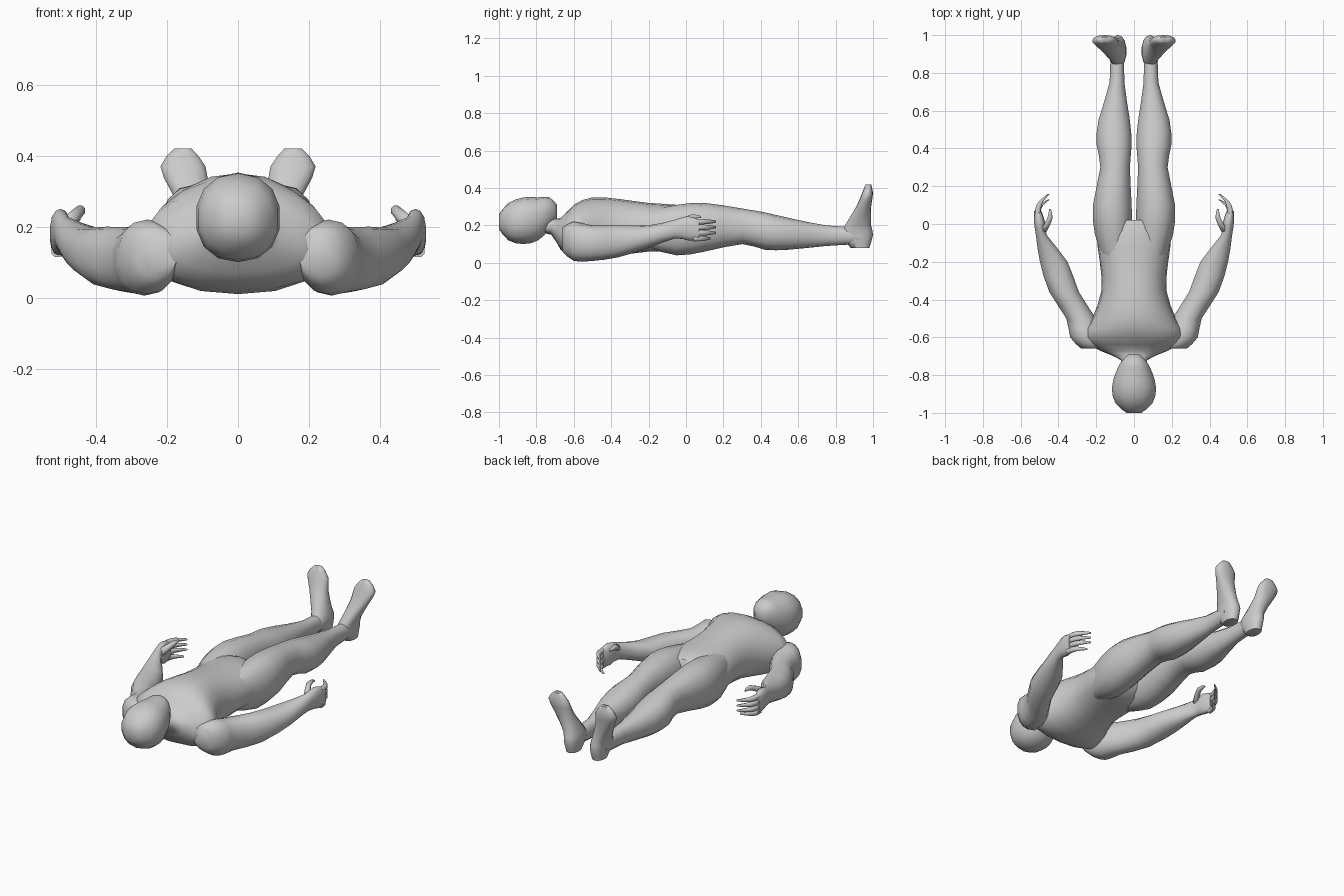
import bpy
import bmesh
import math

default = bpy.data.objects.get("Cube")
if default:
    bpy.data.objects.remove(default, do_unlink=True)


def shaped(value, power):
    """Signed power, used to make a cross-section rounder or boxier."""
    return math.copysign(abs(value) ** power, value)


def with_midpoints(rings):
    """Add a smoothly interpolated ring between each neighbouring pair."""
    result = [rings[0]]
    for i, (current, following) in enumerate(zip(rings, rings[1:])):
        before = rings[max(i - 1, 0)]
        after = rings[min(i + 2, len(rings) - 1)]
        middle = [(b + c) / 2 + (b + c - a - d) / 16
                  for a, b, c, d in zip(before, current, following, after)]
        result += [middle, following]
    return result


def centred(rings):
    """Turn (position, half width, low, high) into rings about the midline."""
    return [(position, -half, half, low, high) for position, half, low, high in rings]


def loft(name, rings, upright=False, sides=14, taper=0, power=0.9, mirrored=True):
    """Skin a row of oval rings: (position, x from, x to, low, high).

    Rings are stacked along y and measured in z, or the reverse if upright.
    Taper narrows the high side of each ring and widens the low side.
    """
    bm = bmesh.new()
    loops = []
    for position, inner, outer, low, high in with_midpoints(rings):
        loop = []
        for i in range(sides):
            angle = math.tau * (i + 0.5) / sides
            across = shaped(math.cos(angle), power)
            along = shaped(math.sin(angle), power)
            x = (inner + outer) / 2 + (outer - inner) / 2 * across * (1 - taper * along)
            depth = (low + high) / 2 + (high - low) / 2 * along
            point = (x, depth, position) if upright else (x, position, depth)
            loop.append(bm.verts.new(point))
        loops.append(loop)
    for near, far in zip(loops, loops[1:]):
        for i in range(sides):
            j = (i + 1) % sides
            bm.faces.new((near[i], near[j], far[j], far[i]))
    bm.faces.new(loops[0])
    bm.faces.new(loops[-1])
    bmesh.ops.recalc_face_normals(bm, faces=bm.faces)

    mesh = bpy.data.meshes.new(name)
    bm.to_mesh(mesh)
    bm.free()
    mesh.shade_smooth()
    mesh.set_sharp_from_angle(angle=math.radians(65))
    body_part = bpy.data.objects.new(name, mesh)
    bpy.context.collection.objects.link(body_part)
    if mirrored:
        mirror = body_part.modifiers.new("Mirror", "MIRROR")
        mirror.use_mirror_merge = False


def finger(name, height, reach):
    """A tapering finger that curls inward from the knuckle."""
    rings = []
    for step in range(4):
        t = step / 3
        x = 0.51 - 0.06 * t ** 3
        radius = 0.016 - 0.01 * t ** 3
        rings.append((0.04 + reach * t, x - radius, x + radius,
                      height - radius, height + radius))
    loft(name, rings, sides=8)


# Head, from crown to chin
loft("head", centred([
    (-1, .04, .18, .26),
    (-.95, .1, .12, .32),
    (-.87, .12, .1, .35),
    (-.79, .1, .12, .35),
    (-.73, .07, .18, .35),
    (-.69, .03, .24, .31),
]), mirrored=False)

# Neck, chest, waist and hips
loft("torso", centred([
    (-.8, .06, .16, .25),
    (-.72, .07, .15, .24),
    (-.67, .18, .07, .24),
    (-.6, .27, .02, .31),
    (-.5, .22, .01, .35),
    (-.35, .17, .04, .34),
    (-.2, .18, .06, .32),
    (-.05, .19, .07, .31),
    (.02, .1, .14, .29),
]), sides=18, taper=.1, mirrored=False)

# Legs, from buttock through knee and calf to ankle
loft("leg", [
    (-.2, .03, .16, .08, .28),
    (-.05, .01, .21, .04, .31),
    (.1, .01, .22, .06, .32),
    (.3, .02, .18, .1, .29),
    (.42, .01, .2, .07, .27),
    (.55, .02, .19, .07, .24),
    (.75, .05, .13, .09, .2),
    (.93, .05, .13, .1, .19),
])

# Feet, upright from heel to toes
loft("foot", [
    (.08, .05, .12, .88, .98),
    (.15, .04, .13, .83, 1),
    (.2, .05, .14, .85, .99),
    (.3, .08, .19, .91, .99),
    (.37, .09, .22, .94, 1),
    (.42, .13, .18, .96, .99),
], upright=True)

# Arms, from shoulder through elbow to wrist and palm
loft("arm", [
    (-.66, .17, .28, .06, .19),
    (-.6, .17, .34, .01, .22),
    (-.5, .2, .36, .01, .2),
    (-.36, .29, .45, .03, .2),
    (-.2, .35, .5, .08, .2),
    (-.06, .46, .52, .13, .23),
    (.01, .47, .53, .12, .25),
    (.07, .49, .53, .12, .23),
])

# Fingers, evenly spaced down the palm
for order, label in enumerate(("index", "middle", "ring", "little")):
    finger(label + "_finger", height=0.22 - 0.03 * order,
           reach=0.09 if label == "little" else 0.12)

# Thumb, raised off the palm
loft("thumb", [
    (-.04, .46, .5, .19, .23),
    (.03, .43, .46, .23, .26),
    (.08, .44, .45, .24, .25),
], sides=8)
